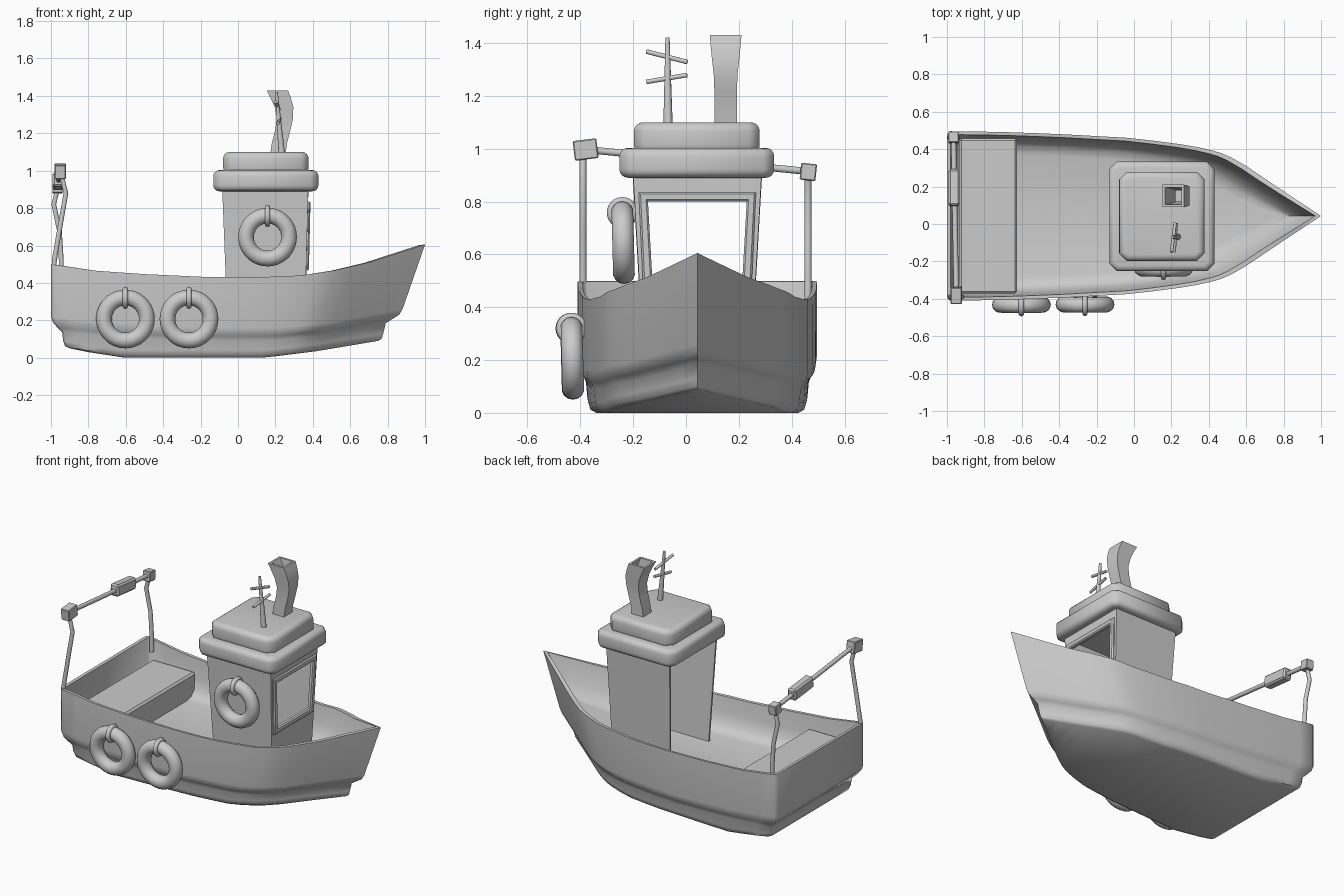
import bpy, bmesh, math
from mathutils import Vector, Matrix

if "Cube" in bpy.data.objects:
    bpy.data.objects.remove(bpy.data.objects["Cube"])

CY = 0.043  # boat centre line


def finish(bm, name, angle=35):
    bmesh.ops.recalc_face_normals(bm, faces=bm.faces)
    me = bpy.data.meshes.new(name)
    bm.to_mesh(me)
    bm.free()
    if angle:
        me.shade_smooth()
        me.set_sharp_from_angle(angle=math.radians(angle))
    ob = bpy.data.objects.new(name, me)
    bpy.context.collection.objects.link(ob)
    return ob


def interp(keys, t):
    for (a, va), (b, vb) in zip(keys, keys[1:]):
        if t <= b:
            return va + (vb - va) * (t - a) / (b - a)
    return keys[-1][1]


def bridge(bm, rings):
    for r, s in zip(rings, rings[1:]):
        n = len(r)
        for i in range(n):
            bm.faces.new((r[i], r[(i + 1) % n], s[(i + 1) % n], s[i]))


def loft(name, loops, angle=35, caps=True):
    bm = bmesh.new()
    rings = [[bm.verts.new(p) for p in loop] for loop in loops]
    bridge(bm, rings)
    if caps:
        bm.faces.new(rings[0])
        bm.faces.new(rings[-1])
    return finish(bm, name, angle)


def rod(name, pts, r0, r1, sides=10):
    # tapered round bar through a path
    pts = [Vector(p) for p in pts]
    rot = (pts[-1] - pts[0]).to_track_quat('Z', 'Y')
    loops = []
    for k, p in enumerate(pts):
        r = r0 + (r1 - r0) * k / (len(pts) - 1)
        loops.append([p + rot @ Vector((r * math.cos(a), r * math.sin(a), 0))
                      for a in (2 * math.pi * i / sides for i in range(sides))])
    return loft(name, loops, 50)


def box(name, loc, size, bevel=0.006, tilt=0, seg=1):
    bm = bmesh.new()
    bmesh.ops.create_cube(bm, size=1, matrix=Matrix.Translation(loc)
                          @ Matrix.Rotation(tilt, 4, 'X') @ Matrix.Diagonal((*size, 1)))
    bmesh.ops.bevel(bm, geom=bm.edges[:], offset=bevel, segments=seg, affect='EDGES', profile=0.5)
    return finish(bm, name)


def torus(bm, mat, R, r, n=36, m=14):
    rings = []
    for i in range(n):
        a = 2 * math.pi * i / n
        rings.append([bm.verts.new(mat @ Vector((math.cos(a) * (R + r * math.cos(b)), r * math.sin(b),
                                                 math.sin(a) * (R + r * math.cos(b)))))
                      for b in (2 * math.pi * j / m for j in range(m))])
    bridge(bm, rings + rings[:1])


# Hull: stacked outlines from keel to rim, then down the inside to the deck
STATIONS = [0, .009, .06, .12, .18, .25, .32, .4, .48, .55, .62, .67, .71, .735, .76, .8, .85, .9, .95, 1]
WIDTH = [(0, .437), (.009, .453), (.15, .449), (.3, .438), (.5, .416), (.65, .377), (.71, .35), (.735, .335),
         (.76, .313), (.8, .267), (.9, .132), (1, 0)]
SHEER = [(0, .5), (.12, .465), (.25, .447), (.4, .433), (.55, .43), (.67, .44), (.76, .468), (.85, .51), (1, .605)]
BAND = [(0, .19), (.2, .15), (.4, .13), (.65, .13), (.8, .16), (1, .23)]
STEP = [(0, .135), (.2, .105), (.4, .09), (.65, .09), (.8, .12), (1, .185)]
KEEL = [(0, .05), (.06, .03), (.18, .0), (.63, .0), (.8, .035), (1, .09)]
DECK = [(0, .22), (.7, .22), (.85, .25), (1, .34)]
# x start, x end, width scale, width offset, height keys, height offset
LEVELS = [(-.90, .75, .855, 0, KEEL, 0), (-.925, .768, .905, 0, KEEL, .012), (-.935, .777, .925, 0, KEEL, .04),
          (-.94, .79, .935, 0, STEP, 0), (-.965, .83, .96, 0, STEP, .025), (-.99, .862, .99, 0, BAND, 0),
          (-1, .88, 1, 0, BAND, .03), (-1, 1, 1, 0, SHEER, 0),
          (-.98, .97, 1, .018, SHEER, -.002), (-.965, .91, .985, .024, DECK, .11),
          (-.955, .85, .97, .034, DECK, .045), (-.935, .81, .95, .055, DECK, .012), (-.90, .77, .91, .08, DECK, 0)]
bm = bmesh.new()
rings = []
for x0, x1, sc, off, zk, dz in LEVELS:
    ring = []
    for side, ts in ((-1, STATIONS), (1, STATIONS[-2::-1])):
        for t in ts:
            w = max(sc * interp(WIDTH, t) - off * min(1, (1 - t) * 6), 0)
            ring.append(bm.verts.new((x0 + (x1 - x0) * t, CY + side * w, interp(zk, t) + dz)))
    rings.append(ring)
bridge(bm, rings)
for ring in (rings[0], rings[-1]):
    n = len(ring)
    for i in range(n // 2):
        quad = [ring[i], ring[i + 1], ring[n - 2 - i], ring[n - 1 - i]]
        bm.faces.new(list(dict.fromkeys(quad)))
finish(bm, "hull", 50)

# Stern bench
box("stern_bench", (-.78, CY, .29), (.31, .83, .17), .012)


# Cabin: two side walls, a front wall with window hole, open back
def frame_loop(y, z0, z1, top_grow, x0, x1):
    return [(x0, CY - y, z0), (x0, CY + y, z0),
            (x1, CY + y + top_grow, z1), (x1, CY - y - top_grow, z1)]


bm = bmesh.new()
for s in (-1, 1):
    bm.faces.new([bm.verts.new(p) for p in ((-.057, CY + s * .199, .205), (.353, CY + s * .199, .205),
                                            (.372, CY + s * .24, .92), (-.085, CY + s * .24, .92))])
outer = [bm.verts.new(p) for p in frame_loop(.199, .205, .92, .041, .353, .372)]
inner = [bm.verts.new(p) for p in frame_loop(.17, .50, .80, .017, .361, .369)]
bridge(bm, [outer, inner])
bmesh.ops.remove_doubles(bm, verts=bm.verts, dist=.0005)
walls = finish(bm, "cabin_walls", 0)
mod = walls.modifiers.new("thickness", 'SOLIDIFY')
mod.thickness = .012
mod.offset = 0

# Window trim: bevelled ring on the front wall
trim = []
for grow, dx in ((.035, -.003), (.035, .014), (.028, .021), (.007, .021), (0, .014), (0, -.003)):
    trim.append(frame_loop(.17 + grow, .50 - grow, .80 + grow, .017, .358 + dx, .366 + dx))
loft("window_trim", trim, 30, False)


# Roof tiers: chamfered slabs with rounded rims
def roof(name, hx, hy, z0, z1, c, r):
    bm = bmesh.new()
    outline = [(hx - c, -hy), (hx, -hy + c), (hx, hy - c), (hx - c, hy),
               (-hx + c, hy), (-hx, hy - c), (-hx, -hy + c), (-hx + c, -hy)]
    f = bm.faces.new([bm.verts.new((.149 + x, CY - .002 + y, z0)) for x, y in outline])
    up = bmesh.ops.extrude_face_region(bm, geom=[f])
    bmesh.ops.translate(bm, verts=[v for v in up['geom'] if isinstance(v, bmesh.types.BMVert)], vec=(0, 0, z1 - z0))
    bmesh.ops.recalc_face_normals(bm, faces=bm.faces)
    rim = [e for e in bm.edges if abs(e.verts[0].co.z - e.verts[1].co.z) < 1e-5]
    bmesh.ops.bevel(bm, geom=rim, offset=r, segments=4, affect='EDGES', profile=.5)
    finish(bm, name, 60)


roof("roof_lower", .281, .293, .89, 1.003, .04, .032)
roof("roof_upper", .228, .238, .98, 1.10, .04, .034)


# Life rings with a strap around the top
def life_ring(name, x, y, z, tilt):
    bm = bmesh.new()
    m = Matrix.Translation((x, y, z)) @ Matrix.Rotation(math.radians(tilt), 4, 'X')
    torus(bm, m, .115, .042)
    torus(bm, m @ Matrix.Translation((0, 0, .113)) @ Matrix.Rotation(math.pi / 2, 4, 'Z'), .044, .015, 24, 10)
    finish(bm, name, 60)


life_ring("cabin_life_ring", .158, -.238, .645, 1.5)
life_ring("fender_ring_aft", -.602, -.432, .207, 1.5)
life_ring("fender_ring_fore", -.262, -.430, .207, 1.5)

# Funnel: bent square pipe, hollow at the top
FX = [(1.08, .212), (1.15, .222), (1.22, .24), (1.28, .251), (1.34, .246), (1.39, .228), (1.43, .21)]
FH = [(1.08, .043), (1.2, .042), (1.28, .045), (1.36, .054), (1.43, .06)]


def square(z, inset=0):
    x, hy = interp(FX, z), interp(FH, z) - inset
    hx = hy * .96
    return [(x - hx, .15 - hy, z), (x + hx, .15 - hy, z), (x + hx, .15 + hy, z), (x - hx, .15 + hy, z)]


heights = [k[0] for k in FX]
loft("funnel", [square(z) for z in heights] + [square(z, .014) for z in heights[:1:-1]], 40)

# Mast with two crossbars
rod("mast", [(.235, -.068, 1.08), (.205, -.07, 1.42)], .018, .008)
rod("crossbar_upper", [(.20, -.15, 1.368), (.22, .005, 1.328)], .009, .009)
rod("crossbar_lower", [(.215, -.15, 1.253), (.225, .005, 1.279)], .009, .009)

# Stern gantry: two crooked posts, a rail and its blocks
rod("post_front", [(-.985, -.39, .42), (-.982, -.39, .52), (-.955, -.39, .68), (-.92, -.39, .88), (-.945, -.39, .98)],
    .014, .013)
rod("post_back", [(-.945, .462, .42), (-.945, .462, .52), (-.955, .462, .68), (-.985, .462, .82), (-.965, .462, .9)],
    .014, .013)
rod("gantry_rail", [(-.95, -.38, .997), (-.965, .462, .914)], .014, .014)
tilt = math.radians(-6)
box("rail_block_front", (-.95, -.38, .997), (.06, .09, .075), .004, math.radians(7))
box("rail_block_middle", (-.962, .193, .943), (.06, .195, .075), .01, tilt)
box("rail_block_back", (-.965, .463, .912), (.055, .06, .064), .004, tilt)
